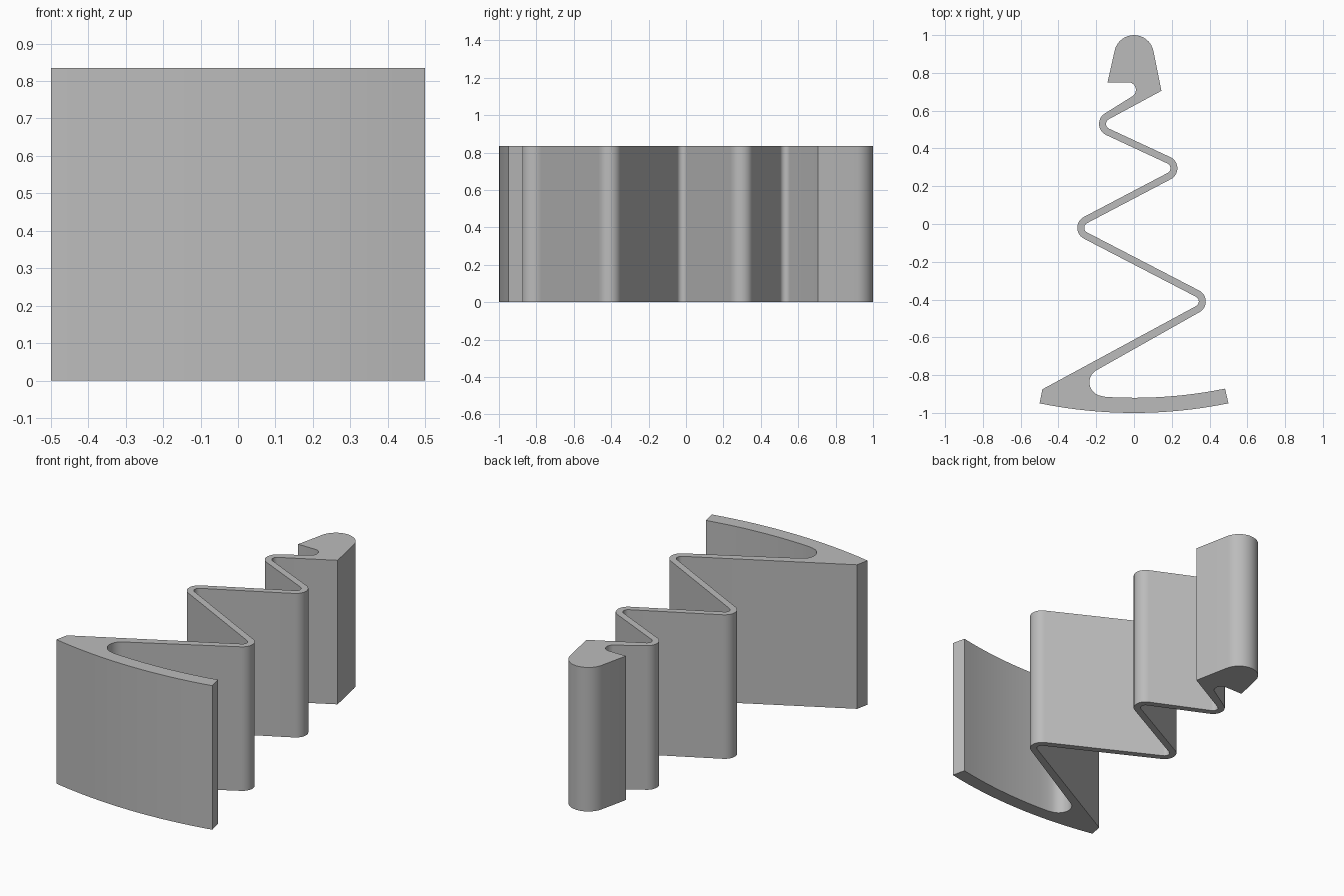
import bpy, bmesh, math
from mathutils import Vector

if "Cube" in bpy.data.objects:
    bpy.data.objects.remove(bpy.data.objects["Cube"], do_unlink=True)

HEIGHT = 0.835
OUTER, INNER = 0.065, 0.028      # outer and inner radius of the strip's bends
BENDS = [(0.315, -0.41), (-0.235, -0.02), (0.165, 0.295), (-0.12, 0.53)]


def plate_arc(radius, x0, x1, steps):
    """Corner points on a shallow arc of the front plate."""
    xs = [x0 + (x1 - x0) * i / steps for i in range(steps + 1)]
    return [(x, 1.5 - math.sqrt(radius ** 2 - x ** 2), 0) for x in xs]


def belt(circles, step=math.radians(10)):
    """Closed outline tangent to circles (x, y, r): r > 0 turns left, r < 0 right, 0 is a corner."""
    count = len(circles)
    headings = []
    for i, (x, y, r) in enumerate(circles):
        x2, y2, r2 = circles[(i + 1) % count]
        v = Vector((x2 - x, y2 - y))
        headings.append(math.atan2(v.y, v.x) - math.asin(max(-1, min(1, (r2 - r) / v.length))))
    points = []
    for i, (x, y, r) in enumerate(circles):
        if r == 0:
            points.append((x, y))
            continue
        start = headings[i - 1]
        sweep = (headings[i] - start) % math.tau
        if r < 0:
            sweep -= math.tau
        n = max(2, math.ceil(abs(sweep) / step))
        for k in range(n + 1):
            a = start + sweep * k / n
            points.append((x + r * math.sin(a), y - r * math.cos(a)))
    return points


def side(first):
    """One edge of the strip, alternating outer and inner bends."""
    return [(x, y, OUTER if i % 2 == first else -INNER) for i, (x, y) in enumerate(BENDS)]


# Outline: curved plate, zigzag strip, rounded head, and back along the strip
outline = plate_arc(2.5, -0.5, 0.5, 16)
outline += plate_arc(2.42, 0.482, -0.15, 12)
outline += [(-0.163, -0.838, -0.073)]
outline += side(0)
outline += [(0.145, 0.705, 0), (0.0, 0.895, 0.105), (-0.14, 0.75, 0), (-0.03, 0.71, -0.04)]
outline += side(1)[::-1]
outline += [(-0.485, -0.875, 0)]

# Extrude the outline upward
bm = bmesh.new()
base = bm.faces.new([bm.verts.new((x, y, 0)) for x, y in belt(outline)])
top = bmesh.ops.extrude_face_region(bm, geom=[base], use_keep_orig=True)["geom"]
bmesh.ops.translate(bm, vec=(0, 0, HEIGHT), verts=[g for g in top if isinstance(g, bmesh.types.BMVert)])
bmesh.ops.recalc_face_normals(bm, faces=bm.faces)
mesh = bpy.data.meshes.new("zigzag_spring")
bm.to_mesh(mesh)
bm.free()

spring = bpy.data.objects.new("zigzag_spring", mesh)
bpy.context.collection.objects.link(spring)

# Plain grey
grey = bpy.data.materials.new("light_grey")
grey.use_nodes = True
colour = (0.5, 0.5, 0.5, 1)
grey.diffuse_color = colour
grey.node_tree.nodes["Principled BSDF"].inputs["Base Color"].default_value = colour
mesh.materials.append(grey)

# Smooth bends, sharp corners
bpy.ops.object.select_all(action="DESELECT")
spring.select_set(True)
bpy.context.view_layer.objects.active = spring
bpy.ops.object.shade_smooth_by_angle(angle=math.radians(30))
